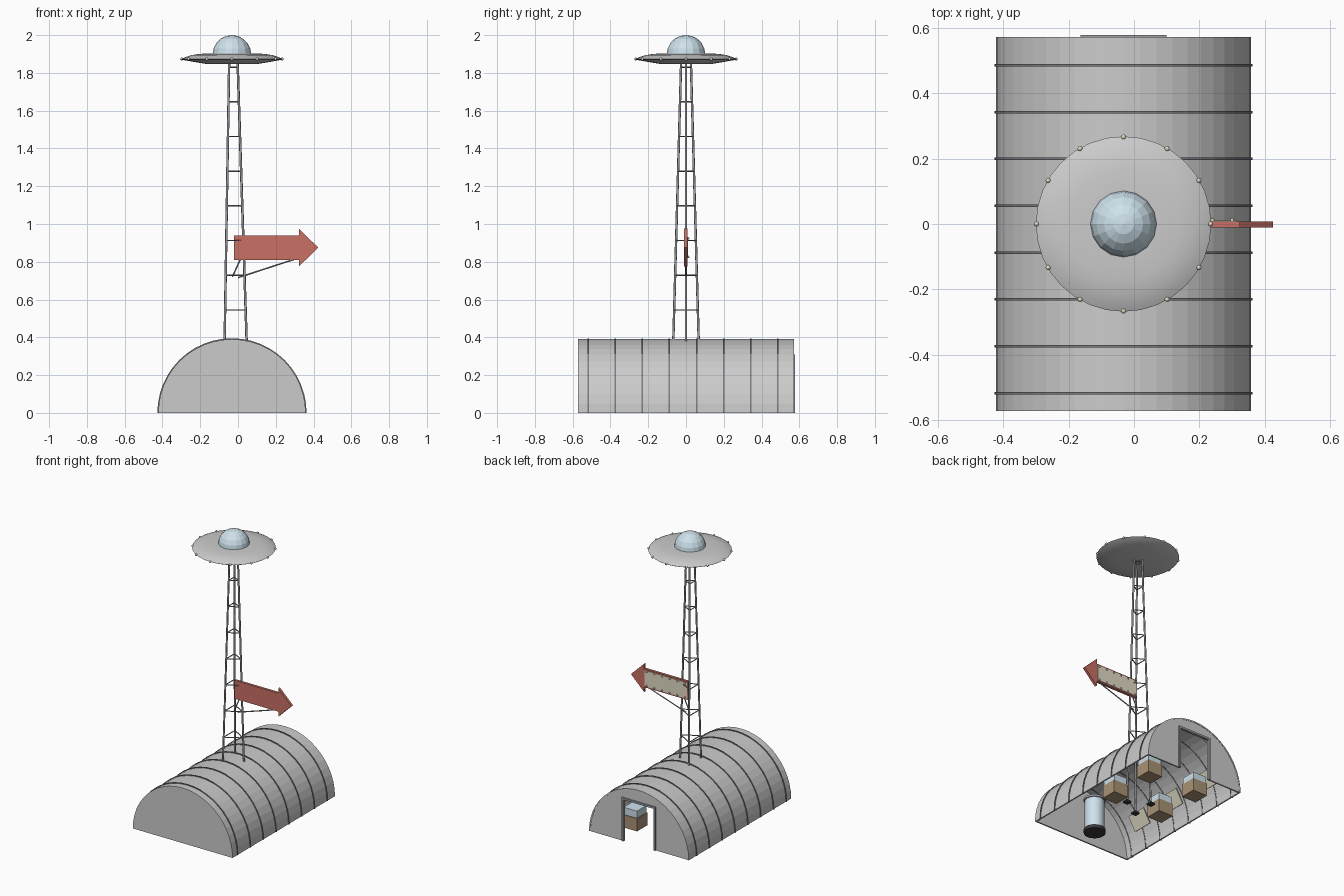
import bpy, bmesh, math
from mathutils import Vector, Matrix

if "Cube" in bpy.data.objects:
    bpy.data.objects.remove(bpy.data.objects["Cube"])

CX = -0.032          # shared centre line of hut, tower and saucer
R = 0.39             # hut radius
HALF = 0.572         # hut half length


def material(name, rgb):
    m = bpy.data.materials.new(name)
    m.diffuse_color = (*rgb, 1)
    m.use_nodes = True
    m.node_tree.nodes["Principled BSDF"].inputs["Base Color"].default_value = m.diffuse_color
    return m


RED = material("sign_red", (0.58, 0.16, 0.13))
CREAM = material("cream", (0.75, 0.7, 0.55))
GLASS = material("pale_glass", (0.62, 0.76, 0.84))
WOOD = material("wood", (0.4, 0.29, 0.18))
DARK = material("dark_metal", (0.04, 0.04, 0.045))
STEEL = material("steel", (0.35, 0.35, 0.38))
RIB = material("rib_grey", (0.2, 0.2, 0.21))


def finish(name, bm, mat=None, smooth=None):
    bmesh.ops.recalc_face_normals(bm, faces=bm.faces)
    me = bpy.data.meshes.new(name)
    bm.to_mesh(me)
    bm.free()
    ob = bpy.data.objects.new(name, me)
    bpy.context.collection.objects.link(ob)
    if mat:
        me.materials.append(mat)
    if smooth:
        bpy.ops.object.select_all(action='DESELECT')
        ob.select_set(True)
        bpy.context.view_layer.objects.active = ob
        bpy.ops.object.shade_smooth_by_angle(angle=math.radians(smooth))
    return ob


def add_box(bm, c, s, rot=Matrix()):
    bmesh.ops.create_cube(bm, size=1, matrix=Matrix.Translation(c) @ rot @ Matrix.Diagonal((*s, 1)))


def add_tube(bm, a, b, r, n=8):
    a, b = Vector(a), Vector(b)
    q = (b - a).to_track_quat('Z', 'Y').to_matrix().to_4x4()
    bmesh.ops.create_cone(bm, cap_ends=True, segments=n, radius1=r, radius2=r,
                          depth=(b - a).length, matrix=Matrix.Translation((a + b) / 2) @ q)


def add_prism(bm, pts, y0, y1):
    """Extrude an x-z outline from y0 to y1."""
    f = bm.faces.new([bm.verts.new((x, y0, z)) for x, z in pts])
    ext = bmesh.ops.extrude_face_region(bm, geom=[f])['geom']
    bmesh.ops.translate(bm, vec=(0, y1 - y0, 0), verts=[v for v in ext if isinstance(v, bmesh.types.BMVert)])


def lathe(name, prof, n, mat=None, smooth=None, x=CX, y=0):
    bm = bmesh.new()
    vs = [bm.verts.new((r, 0, z)) for r, z in prof]
    es = [bm.edges.new(p) for p in zip(vs, vs[1:])]
    bmesh.ops.spin(bm, geom=vs + es, axis=(0, 0, 1), cent=(0, 0, 0), steps=n, angle=2 * math.pi)
    bmesh.ops.remove_doubles(bm, verts=bm.verts, dist=1e-4)
    bmesh.ops.translate(bm, vec=(x, y, 0), verts=bm.verts)
    return finish(name, bm, mat, smooth)


def arc(r, a0=0, a1=180, n=24):
    return [(CX + r * math.cos(math.radians(a0 + (a1 - a0) * i / n)),
             r * math.sin(math.radians(a0 + (a1 - a0) * i / n))) for i in range(n + 1)]


# Hut: arched shell, ribs, front wall
bm = bmesh.new()
add_prism(bm, arc(R) + arc(R - 0.01)[::-1], -HALF, HALF)
finish("hut_shell", bm)

bm = bmesh.new()
for i in range(8):
    y = -0.517 + i * 0.1432
    add_prism(bm, arc(R + 0.005) + arc(R - 0.012)[::-1], y - 0.004, y + 0.004)
finish("hut_ribs", bm, RIB)

bm = bmesh.new()
add_prism(bm, arc(R - 0.008), -HALF, -HALF + 0.01)
finish("front_wall", bm)

# Back wall outlined around the open doorway
DW, DH = 0.125, 0.3
bm = bmesh.new()
door = [(CX - DW, 0), (CX - DW, DH), (CX + DW, DH), (CX + DW, 0)]
add_prism(bm, arc(R - 0.008) + door, HALF - 0.012, HALF - 0.002)
finish("back_wall", bm)

bm = bmesh.new()
for s in (-1, 1):
    add_box(bm, (CX + s * DW, HALF - 0.003, 0.154), (0.014, 0.018, 0.308))
add_box(bm, (CX, HALF - 0.003, DH + 0.001), (2 * DW, 0.018, 0.014))
finish("door_frame", bm, STEEL)


# Tower: three tapering legs down to the floor with triangular rungs
def leg_pt(k, z):
    r = 0.090 - 0.0324 * z
    a = 2 * math.pi * k / 3
    return Vector((CX + r * math.cos(a), r * math.sin(a), z))


legs, rungs, feet = bmesh.new(), bmesh.new(), bmesh.new()
for k in range(3):
    add_tube(legs, leg_pt(k, 0.005), leg_pt(k, 1.855), 0.0065)
    add_box(feet, leg_pt(k, 0.006), (0.04, 0.04, 0.012))
    for i in range(8):
        z = 0.545 + i * 0.1836
        add_tube(rungs, leg_pt(k, z), leg_pt(k + 1, z), 0.0035, 6)
finish("tower_legs", legs, STEEL, 50)
finish("tower_rungs", rungs, STEEL, 65)
finish("tower_feet", feet, DARK)

# Saucer, dome and rim lights
lathe("saucer", [(0, 1.846), (0.13, 1.846), (0.2, 1.858), (0.262, 1.869), (0.268, 1.873), (0.25, 1.882),
                 (0.215, 1.894), (0.17, 1.901), (0.1, 1.903), (0, 1.903)], 32, None, 40)
lathe("saucer_dome", [(0.102 * math.cos(i * math.pi / 10), 1.898 + 0.102 * math.sin(i * math.pi / 10))
                      for i in range(6)], 16, GLASS)
bm = bmesh.new()
for i in range(12):
    a = i * math.pi / 6
    bmesh.ops.create_uvsphere(bm, u_segments=8, v_segments=6, radius=0.008, matrix=Matrix.Translation(
        (CX + 0.266 * math.cos(a), 0.266 * math.sin(a), 1.873)))
finish("saucer_lights", bm, CREAM, 60)

# Arrow sign with back panel, bulbs and struts
bm = bmesh.new()
add_prism(bm, [(-0.02, 0.81), (0.322, 0.81), (0.322, 0.775), (0.425, 0.875), (0.322, 0.975),
               (0.322, 0.94), (-0.02, 0.94)], -0.01, 0.008)
finish("arrow_sign", bm, RED)
bm = bmesh.new()
add_box(bm, (0.15, 0.009, 0.875), (0.33, 0.004, 0.112))
finish("arrow_panel", bm, CREAM)
bm = bmesh.new()
for i in range(6):
    for z in (0.826, 0.924):
        bmesh.ops.create_uvsphere(bm, u_segments=8, v_segments=6, radius=0.006,
                                  matrix=Matrix.Translation((i * 0.06, 0.012, z)))
finish("arrow_bulbs", bm, CREAM, 60)
bm = bmesh.new()
add_tube(bm, (-0.03, 0, 0.72), (0.012, 0, 0.812), 0.004, 6)
add_tube(bm, (0.0, 0, 0.716), (0.295, 0, 0.812), 0.004, 6)
finish("arrow_struts", bm, STEEL)

# Display cases: wooden plinth with glass box, and wall posters
wood, glass, posters = bmesh.new(), bmesh.new(), bmesh.new()
for s in (-1, 1):
    for y in (0.345, 0.0):
        add_box(wood, (CX + s * 0.19, y, 0.045), (0.115, 0.115, 0.09))
        add_box(glass, (CX + s * 0.19, y, 0.115), (0.105, 0.105, 0.05))
    for y in (-0.36, -0.03, 0.3):
        a = math.radians(30)
        c = Vector((CX + s * 0.365 * math.cos(a), y, 0.365 * math.sin(a)))
        add_box(posters, c, (0.006, 0.15, 0.11), Matrix.Rotation(-s * a, 4, 'Y'))
finish("display_plinths", wood, WOOD)
finish("display_glass", glass, GLASS)
finish("wall_posters", posters, CREAM)

# Glass cylinder exhibit near the front wall
lathe("exhibit_base", [(0, 0), (0.071, 0), (0.071, 0.025), (0, 0.025)], 20, DARK, 40, y=-0.436)
lathe("exhibit_tube", [(0, 0.025), (0.064, 0.025), (0.064, 0.235), (0, 0.235)], 20, GLASS, 40, y=-0.436)
lathe("exhibit_cap", [(0, 0.235), (0.071, 0.235), (0.071, 0.25), (0, 0.25)], 20, STEEL, 40, y=-0.436)
